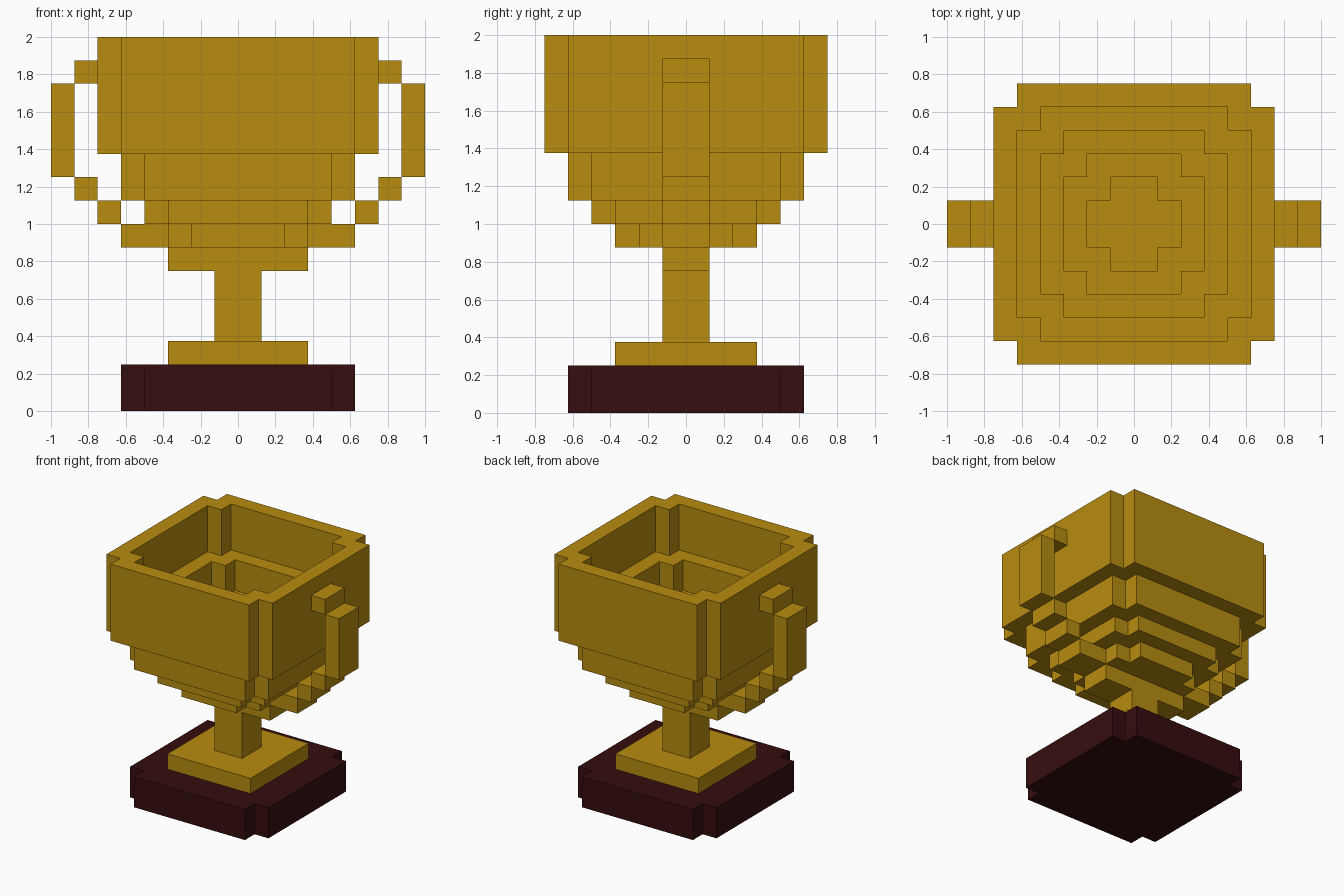
import bpy, bmesh

if "Cube" in bpy.data.objects:
    bpy.data.objects.remove(bpy.data.objects["Cube"])

U = 0.125  # block size; all dimensions below are in blocks


def material(name, rgb):
    m = bpy.data.materials.new(name)
    m.diffuse_color = (*rgb, 1)
    m.use_nodes = True
    m.node_tree.nodes["Principled BSDF"].inputs["Base Color"].default_value = m.diffuse_color
    return m


gold = material("gold", (0.48, 0.265, 0.005))
dark_wood = material("dark_wood", (0.037, 0.004, 0.0045))


def finish(name, bm, mat):
    bmesh.ops.scale(bm, vec=(U, U, U), verts=bm.verts)
    bmesh.ops.recalc_face_normals(bm, faces=bm.faces)
    me = bpy.data.meshes.new(name)
    bm.to_mesh(me)
    bm.free()
    me.materials.append(mat)
    ob = bpy.data.objects.new(name, me)
    bpy.context.collection.objects.link(ob)
    return ob


def box(bm, x0, x1, y0, y1, z0, z1):
    vs = bmesh.ops.create_cube(bm, size=1)["verts"]
    for v in vs:
        v.co.x = x1 if v.co.x > 0 else x0
        v.co.y = y1 if v.co.y > 0 else y0
        v.co.z = z1 if v.co.z > 0 else z0


def boxes(name, specs, mat):
    bm = bmesh.new()
    for s in specs:
        box(bm, *s)
    return finish(name, bm, mat)


def notched_ring(bm, h, z):
    """Square outline of half-width h with one block cut from each corner."""
    pts, k = [], h - 1
    corner = [(k, -h), (k, -k), (h, -k)]
    for _ in range(4):
        pts += corner
        corner = [(-y, x) for x, y in corner]
    return [bm.verts.new((x, y, z)) for x, y in pts]


def notched_solid(name, profile, mat):
    """Stack notched rings along a (half-width, height) profile, capping both ends."""
    bm = bmesh.new()
    rings = [notched_ring(bm, h, z) for h, z in profile]
    for a, b in zip(rings, rings[1:]):
        for i in range(12):
            j = (i + 1) % 12
            bm.faces.new((a[i], a[j], b[j], b[i]))
    bm.faces.new(rings[0])
    bm.faces.new(rings[-1])
    return finish(name, bm, mat)


# Base, foot plate and stem
notched_solid("base", [(5, 0), (5, 2)], dark_wood)
boxes("foot_plate", [(-3, 3, -3, 3, 2, 3)], gold)
boxes("stem", [(-1, 1, -1, 1, 3, 7)], gold)

# Hollow stepped bowl: outside going up, over the rim, inside going down
outer = [(3, 7), (3, 8), (4, 8), (4, 9), (5, 9), (5, 11), (6, 11), (6, 16)]
inner = [(5, 16), (5, 13), (4, 13), (4, 11), (3, 11), (3, 10), (2, 10), (2, 9)]
notched_solid("bowl", outer + inner, gold)

# Stepped handles: (inner x, outer x, bottom, top), mirrored left and right
steps = [(1, 3, 6, 7), (3, 5, 7, 8), (5, 6, 8, 9), (6, 7, 9, 10),
         (7, 8, 10, 14), (6, 7, 14, 15)]
# The bowl's lowest layer is notched, so the second step meets its flat side
boxes("right_handle", [(a, b, -1, 1, z0, z1) for a, b, z0, z1 in steps], gold)
boxes("left_handle", [(-b, -a, -1, 1, z0, z1) for a, b, z0, z1 in steps], gold)
